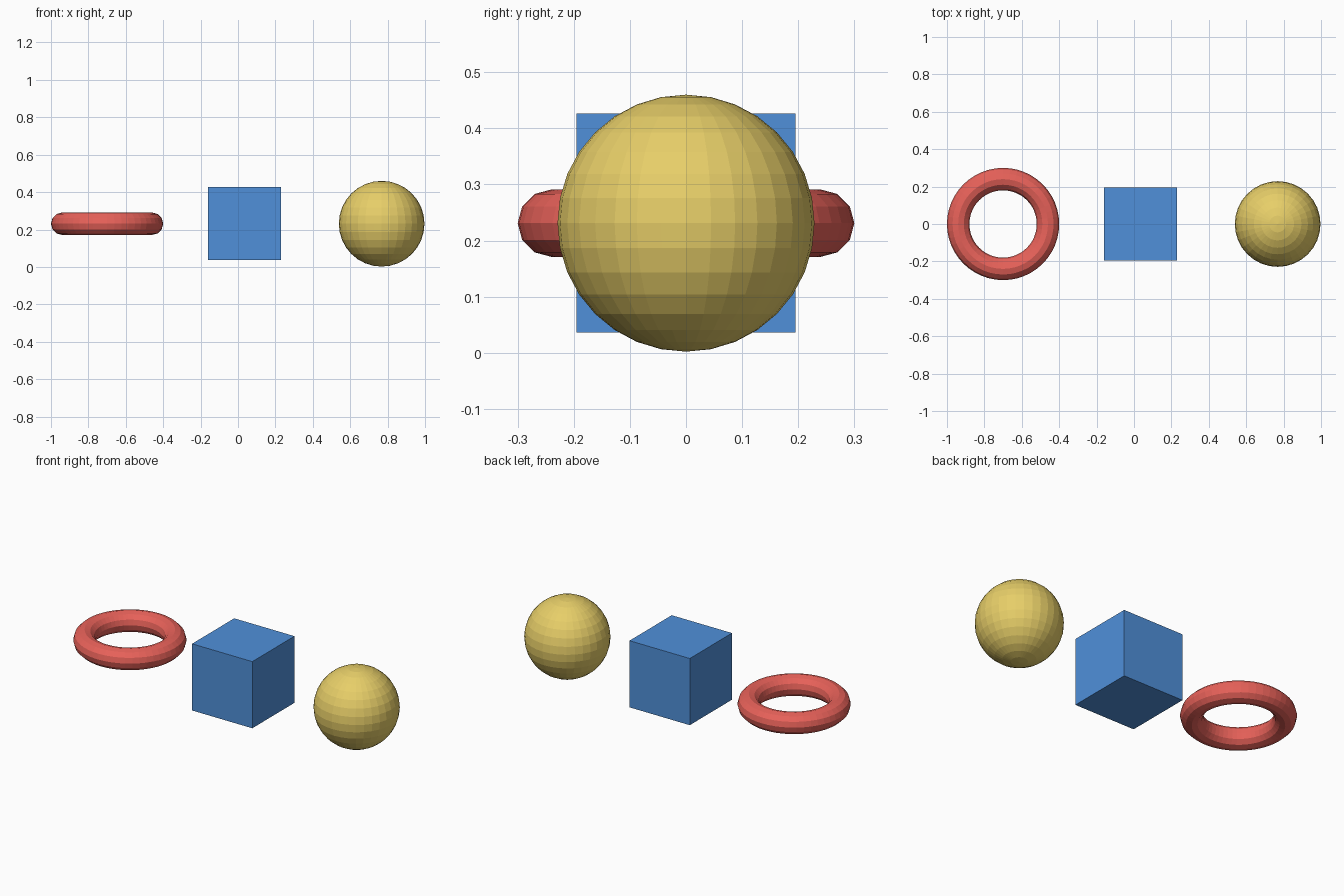
import bpy

if "Cube" in bpy.data.objects:
    bpy.data.objects.remove(bpy.data.objects["Cube"])

MID_Z = 0.231  # shared centre height of the three shapes


def finish(name, colour):
    """Name the active object and give it a plain colour."""
    obj = bpy.context.object
    obj.name = name
    mat = bpy.data.materials.new(name + "_colour")
    mat.diffuse_color = (*colour, 1)
    mat.use_nodes = True
    mat.node_tree.nodes["Principled BSDF"].inputs["Base Color"].default_value = mat.diffuse_color
    obj.data.materials.append(mat)


# Red ring lying flat on the left
bpy.ops.mesh.primitive_torus_add(major_segments=48, minor_segments=12,
                                 major_radius=0.24, minor_radius=0.06,
                                 location=(-0.70, 0, MID_Z))
finish("ring", (0.80, 0.12, 0.10))

# Blue cube in the middle
bpy.ops.mesh.primitive_cube_add(size=0.39, location=(0.034, 0, MID_Z))
finish("cube", (0.08, 0.28, 0.70))

# Yellow faceted ball on the right
bpy.ops.mesh.primitive_uv_sphere_add(segments=32, ring_count=16, radius=0.229,
                                     location=(0.768, 0, MID_Z))
finish("ball", (0.80, 0.62, 0.14))
